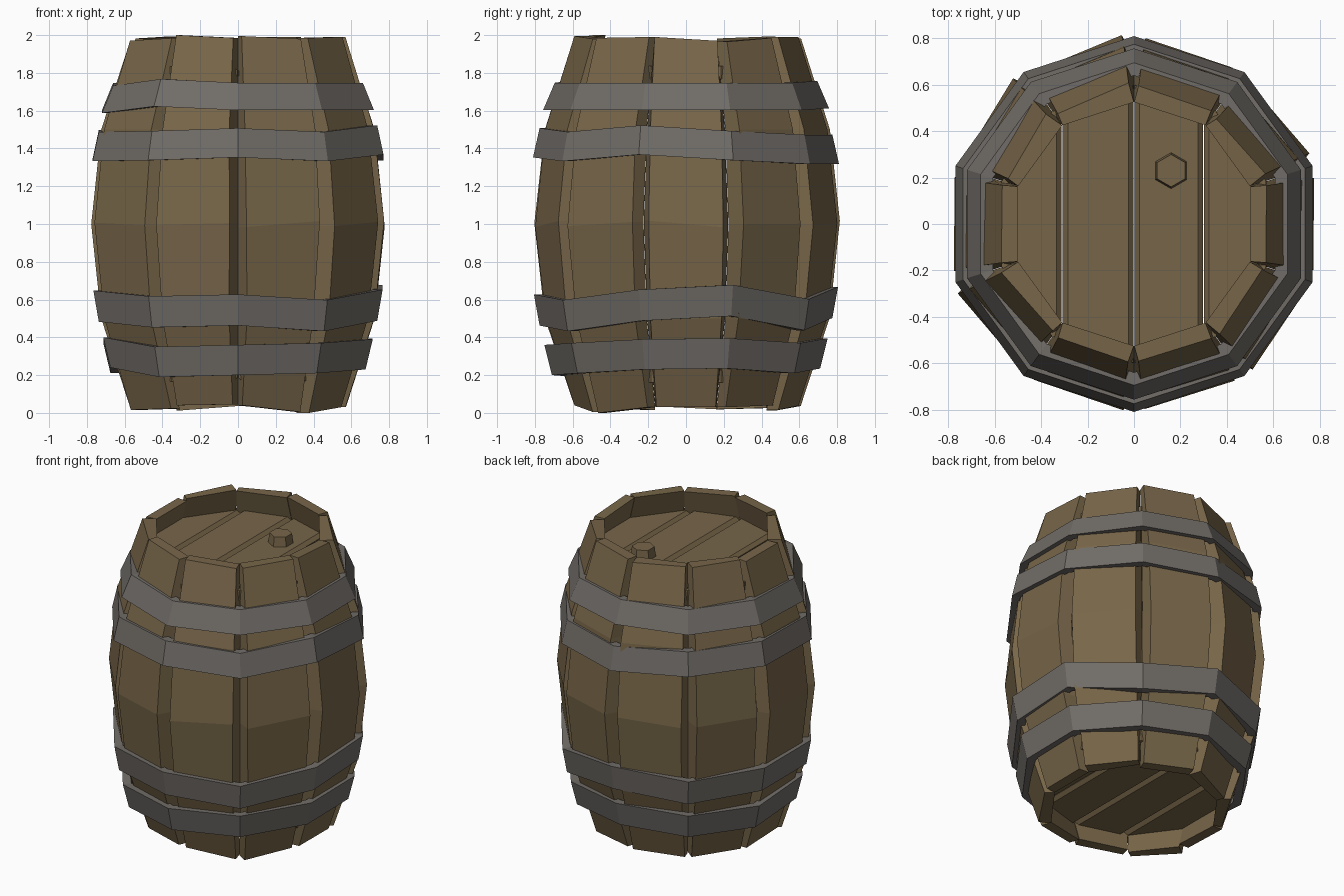
import bpy, bmesh, math, random
from mathutils import Vector, Matrix

if "Cube" in bpy.data.objects:
    bpy.data.objects.remove(bpy.data.objects["Cube"])

random.seed(4)
SIDES = 10
STEP = 2 * math.pi / SIDES
TAN = math.tan(STEP / 2)


def material(name, rgb):
    m = bpy.data.materials.new(name)
    m.diffuse_color = (*rgb, 1)
    m.use_nodes = True
    m.node_tree.nodes["Principled BSDF"].inputs["Base Color"].default_value = m.diffuse_color
    return m


WOOD = material("brown wood", (0.185, 0.132, 0.066))
IRON = material("grey iron", (0.165, 0.152, 0.138))


def finish(name, bm, mat):
    bmesh.ops.recalc_face_normals(bm, faces=bm.faces)
    me = bpy.data.meshes.new(name)
    bm.to_mesh(me)
    bm.free()
    ob = bpy.data.objects.new(name, me)
    bpy.context.collection.objects.link(ob)
    me.materials.append(mat)
    return ob


def bridge(bm, rings, closed):
    """Skin a list of vertex rings; cap the ends or join them into a loop."""
    n = len(rings[0])
    pairs = list(zip(rings, rings[1:]))
    if closed:
        pairs.append((rings[-1], rings[0]))
    for a, b in pairs:
        for i in range(n):
            j = (i + 1) % n
            bm.faces.new((a[i], a[j], b[j], b[i]))
    if not closed:
        bm.faces.new(rings[0])
        bm.faces.new(rings[-1])


# Staves: bulging thick boards, slightly yawed, with uneven ends
PROFILE = [(0.0, 0.57), (0.5, 0.722), (1.0, 0.775), (1.5, 0.722), (2.0, 0.57)]
ENDS = {  # stave number: bottom and top heights on the clockwise and anticlockwise side
    0: (0.03, 0.03, 1.99, 1.97), 1: (0.03, 0.04, 1.965, 1.985),
    7: (0.04, 0.045, 2.0, 1.985), 8: (0.04, 0.005, 1.995, 1.98),
    9: (0.0, 0.03, 1.985, 1.99)}


def stave(k):
    a = k * STEP
    out = Vector((math.cos(a), math.sin(a), 0))
    tan = Vector((-math.sin(a), math.cos(a), 0))
    yaw = 0.016 if k in (1, 3, 4, 6) else random.uniform(-0.004, 0.008)
    ends = ENDS.get(k) or (random.uniform(0.01, 0.04), random.uniform(0.01, 0.04),
                           random.uniform(1.965, 1.995), random.uniform(1.965, 1.995))
    bm = bmesh.new()
    rings = []
    for i, (z, r) in enumerate(PROFILE):
        inner = r - 0.07 - 0.015 * (0 < i < 4)
        half_in = inner * TAN - 0.001
        half_out = half_in - 0.022 * (r - 0.57) / 0.205 + random.uniform(-0.006, 0.006)
        mid = random.uniform(-0.02, 0.02) if i == 2 else 0
        ring = []
        for s, rad, half in ((-1, r, half_out), (1, r, half_out),
                             (1, inner, half_in), (-1, inner, half_in)):
            h = z + mid * s
            if i == 0:
                h = ends[(s + 1) // 2]
            if i == 4:
                h = ends[2 + (s + 1) // 2]
            if rad == r:
                rad = r - s * yaw
            p = out * rad + tan * (s * half)
            ring.append(bm.verts.new((p.x, p.y, h)))
        rings.append(ring)
    bridge(bm, rings, False)
    finish(f"stave_{k + 1}", bm, WOOD)


for k in range(SIDES):
    stave(k)


# Hoops: ten-sided iron bands with wavy heights, corners on the stave joints
def hoop(name, z, height, r_low, r_high, waves):
    bm = bmesh.new()
    rings = []
    for k, w in enumerate(waves):
        a = (k + 0.5) * STEP
        c, s = math.cos(a), math.sin(a)
        rings.append([bm.verts.new((c * r, s * r, z + w + h)) for r, h in (
            (r_low, -height / 2), (r_high, height / 2),
            (r_high - 0.055, height / 2), (r_low - 0.055, -height / 2))])
    bridge(bm, rings, True)
    finish(name, bm, IRON)


hoop("top_hoop", 1.675, 0.145, 0.757, 0.695,
     (0, 0, .01, 0, 0, -.015, .02, 0, 0, 0))
hoop("upper_middle_hoop", 1.42, 0.155, 0.81, 0.775,
     (-.005, -.025, -.025, 0, 0, -.01, -.005, .01, -.01, .025))
hoop("lower_middle_hoop", 0.545, 0.165, 0.775, 0.805,
     (.05, -.025, .04, 0, .02, .02, -.01, 0, -.03, .025))
hoop("bottom_hoop", 0.29, 0.16, 0.71, 0.75,
     (.025, 0, .025, 0, 0, .03, -.02, -.01, 0, .02))


# Lids: recessed decagon cut into four planks
SEAMS = (-0.62, -0.31, 0.0, 0.3, 0.62)


def lid(name, z):
    for i, (x0, x1) in enumerate(zip(SEAMS, SEAMS[1:])):
        bm = bmesh.new()
        bmesh.ops.create_cone(bm, cap_ends=True, segments=SIDES, radius1=0.6,
                              radius2=0.6, depth=0.07)
        for x, n in ((x0 + 0.002, -1), (x1 - 0.002, 1)):
            bmesh.ops.bisect_plane(bm, geom=bm.verts[:] + bm.edges[:] + bm.faces[:],
                                   plane_co=(x, 0, 0), plane_no=(n, 0, 0), clear_outer=True)
            bmesh.ops.holes_fill(bm, edges=[e for e in bm.edges if e.is_boundary])
        long_edges = [e for e in bm.edges
                      if all(min(abs(v.co.x - x0), abs(v.co.x - x1)) < 0.01 for v in e.verts)
                      and abs(e.verts[0].co.y - e.verts[1].co.y) > 0.3]
        bmesh.ops.bevel(bm, geom=long_edges, offset=0.022, segments=1, affect='EDGES')
        mid = Vector(((x0 + x1) / 2, 0, 0))
        tilt = Matrix.Rotation(random.uniform(-0.03, 0.03), 3, 'Y')
        bmesh.ops.rotate(bm, verts=bm.verts, cent=mid, matrix=tilt)
        bmesh.ops.translate(bm, verts=bm.verts, vec=(0, 0, z))
        finish(f"{name}_plank_{i + 1}", bm, WOOD)


lid("top_lid", 1.80)
lid("bottom_lid", 0.20)

# Bung: hexagonal stopper in the top lid
bm = bmesh.new()
bmesh.ops.create_cone(bm, cap_ends=True, segments=6, radius1=0.082, radius2=0.07, depth=0.10)
bmesh.ops.translate(bm, verts=bm.verts, vec=(0.16, 0.23, 1.85))
finish("bung", bm, WOOD)
